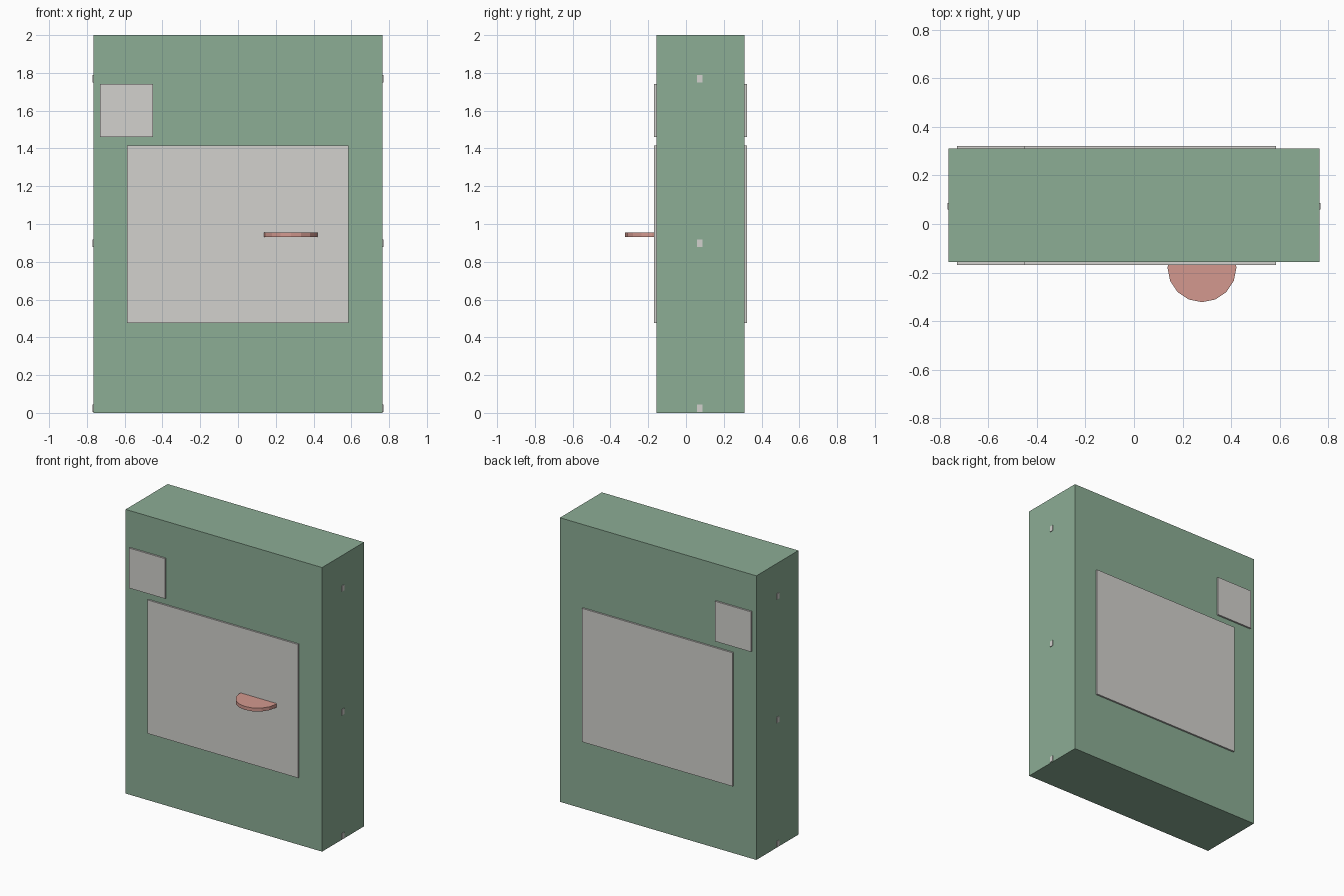
import bpy
import math

if "Cube" in bpy.data.objects:
    bpy.data.objects.remove(bpy.data.objects["Cube"])


def material(name, rgb):
    mat = bpy.data.materials.new(name)
    linear = [((c / 255 + 0.055) / 1.055) ** 2.4 for c in rgb]
    mat.diffuse_color = (*linear, 1.0)
    mat.use_nodes = True
    mat.node_tree.nodes["Principled BSDF"].inputs["Base Color"].default_value = mat.diffuse_color
    return mat


GREEN = material("sage green", (140, 173, 149))
GREY = material("pale grey", (210, 209, 205))
PINK = material("dusty pink", (211, 153, 143))


def box(name, x, y, z, mat):
    """Box from (min, max) ranges along each axis."""
    ranges = (x, y, z)
    bpy.ops.mesh.primitive_cube_add(size=1, location=[(a + b) / 2 for a, b in ranges])
    ob = bpy.context.object
    ob.name = name
    ob.scale = [b - a for a, b in ranges]
    bpy.ops.object.transform_apply(location=False, rotation=False, scale=True)
    ob.data.materials.append(mat)
    return ob


# Main slab
box("body", (-0.765, 0.765), (-0.157, 0.31), (0, 2), GREEN)

# Panels passing through the slab, standing proud on front and back
box("large_panel", (-0.588, 0.585), (-0.169, 0.322), (0.475, 1.415), GREY)
box("small_panel", (-0.73, -0.45), (-0.169, 0.322), (1.46, 1.742), GREY)

# Half-round shelf handle, its rear half sunk in the panel
bpy.ops.mesh.primitive_cylinder_add(vertices=16, radius=0.142, depth=0.024,
                                    location=(0.28, -0.18, 0.943))
handle = bpy.context.object
handle.name = "handle"
handle.data.materials.append(PINK)

# Small hinge pins on both sides
for side, label in ((-1, "left"), (1, "right")):
    for i, z in enumerate((0.025, 0.898, 1.768)):
        xs = sorted((side * 0.75, side * 0.769))
        box(f"{label}_pin_{i + 1}", xs, (0.059, 0.087), (z - 0.02, z + 0.02), GREY)
